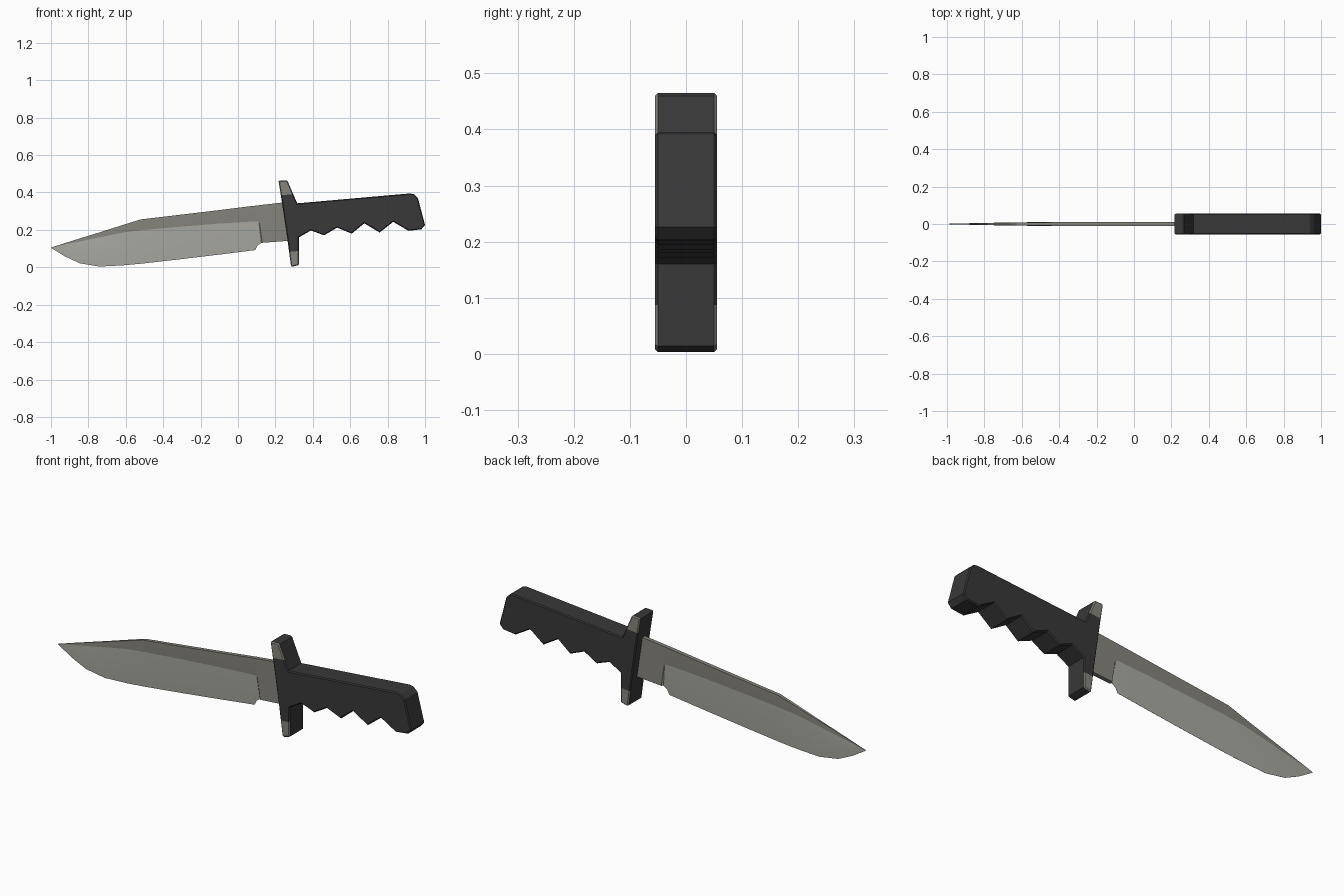
import bpy, bmesh
from mathutils import Vector

if "Cube" in bpy.data.objects:
    bpy.data.objects.remove(bpy.data.objects["Cube"])


def material(name, rgb):
    m = bpy.data.materials.new(name)
    m.diffuse_color = (*rgb, 1)
    m.use_nodes = True
    m.node_tree.nodes["Principled BSDF"].inputs["Base Color"].default_value = m.diffuse_color
    return m


STEEL = material("dark steel", (0.235, 0.23, 0.20))
GROUND = material("ground steel", (0.40, 0.40, 0.36))
BLACK = material("black grip", (0.04, 0.04, 0.04))


def finish(bm, name, mats, angle):
    bmesh.ops.recalc_face_normals(bm, faces=bm.faces)
    me = bpy.data.meshes.new(name)
    bm.to_mesh(me)
    bm.free()
    for m in mats:
        me.materials.append(m)
    ob = bpy.data.objects.new(name, me)
    bpy.context.collection.objects.link(ob)
    bpy.ops.object.select_all(action='DESELECT')
    ob.select_set(True)
    bpy.context.view_layer.objects.active = ob
    bpy.ops.object.shade_smooth_by_angle(angle=angle)
    return ob


# Blade: each station has spine, grind line and edge (x, z), then half
# thickness at the spine, grind line and edge
stations = [
    ((-0.998, 0.106), (-0.999, 0.105), (-1.0, 0.104), 0.001, 0.001, 0.0003),
    ((-0.92, 0.131), (-0.92, 0.123), (-0.925, 0.058), 0.002, 0.003, 0.0003),
    ((-0.84, 0.156), (-0.84, 0.139), (-0.845, 0.021), 0.003, 0.005, 0.0003),
    ((-0.73, 0.190), (-0.73, 0.163), (-0.74, 0.004), 0.005, 0.007, 0.0003),
    ((-0.61, 0.228), (-0.61, 0.187), (-0.62, 0.010), 0.007, 0.009, 0.0003),
    ((-0.52, 0.256), (-0.50, 0.200), (-0.52, 0.019), 0.009, 0.010, 0.0003),
    ((-0.30, 0.282), (-0.31, 0.217), (-0.30, 0.044), 0.010, 0.010, 0.0003),
    ((-0.10, 0.306), (-0.11, 0.233), (-0.10, 0.068), 0.010, 0.010, 0.0003),
    ((0.07, 0.327), (0.08, 0.245), (0.092, 0.092), 0.010, 0.010, 0.0003),
    ((0.09, 0.329), (0.10, 0.246), (0.104, 0.116), 0.010, 0.010, 0.0003),
    ((0.10, 0.331), (0.112, 0.240), (0.125, 0.130), 0.010, 0.010, 0.0003),
    ((0.105, 0.331), (0.115, 0.236), (0.130, 0.131), 0.010, 0.010, 0.010),
    ((0.26, 0.349), (0.27, 0.25), (0.29, 0.143), 0.010, 0.010, 0.010),
]
bm = bmesh.new()
rings = []
for spine, line, edge, ts, tl, te in stations:
    side = ((spine, ts), (line, tl), (edge, te))
    loop = [(p, -t) for p, t in side] + [(p, t) for p, t in reversed(side)]
    rings.append([bm.verts.new((p[0], y, p[1])) for p, y in loop])
last = len(rings) - 2
for i, (a, b) in enumerate(zip(rings, rings[1:])):
    for k in range(6):
        j = (k + 1) % 6
        f = bm.faces.new((a[k], a[j], b[j], b[k]))
        f.material_index = 1 if k in (1, 2, 3) and i < last else 0
bm.faces.new(rings[0])
bm.faces.new(rings[-1])
finish(bm, "blade", (STEEL, GROUND), 0.35)

# Grip and guard: one extruded outline with chamfered rims
outline = [
    (0.217, 0.460), (0.224, 0.464), (0.258, 0.465), (0.266, 0.460),
    (0.300, 0.380), (0.317, 0.342), (0.920, 0.395), (0.940, 0.391),
    (0.962, 0.370), (1.0, 0.226), (0.980, 0.203), (0.912, 0.195),
    (0.83, 0.243), (0.757, 0.186), (0.675, 0.235), (0.608, 0.180),
    (0.53, 0.212), (0.460, 0.171), (0.39, 0.197), (0.325, 0.160),
    (0.325, 0.014), (0.318, 0.010), (0.290, 0.003), (0.283, 0.008),
    (0.265, 0.144), (0.235, 0.347),
]
H = 0.055
bm = bmesh.new()
face = bm.faces.new([bm.verts.new((x, -H, z)) for x, z in outline])
ext = bmesh.ops.extrude_face_region(bm, geom=[face])
new_verts = [g for g in ext["geom"] if isinstance(g, bmesh.types.BMVert)]
bmesh.ops.translate(bm, vec=(0, 2 * H, 0), verts=new_verts)
bmesh.ops.recalc_face_normals(bm, faces=bm.faces)
rims = [e for e in bm.edges
        if abs(e.verts[0].co.y - e.verts[1].co.y) < 1e-5]
bmesh.ops.bevel(bm, geom=rims, offset=0.005, segments=1, affect='EDGES')

# Bare steel on the flat sides of both guard tips
cuts = [(Vector((0.24, 0, 0.386)), Vector((-0.087, 0, 1)).normalized()),
        (Vector((0.30, 0, 0.085)), Vector((0.087, 0, -1)).normalized())]
for co, no in cuts:
    geom = bm.verts[:] + bm.edges[:] + bm.faces[:]
    bmesh.ops.bisect_plane(bm, geom=geom, plane_co=co, plane_no=no)
bmesh.ops.recalc_face_normals(bm, faces=bm.faces)
for f in bm.faces:
    c = f.calc_center_median()
    tip = any((c - co).dot(no) > 0 for co, no in cuts)
    f.material_index = 1 if tip and abs(f.normal.y) > 0.4 else 0
finish(bm, "grip_and_guard", (BLACK, STEEL), 0.3)
